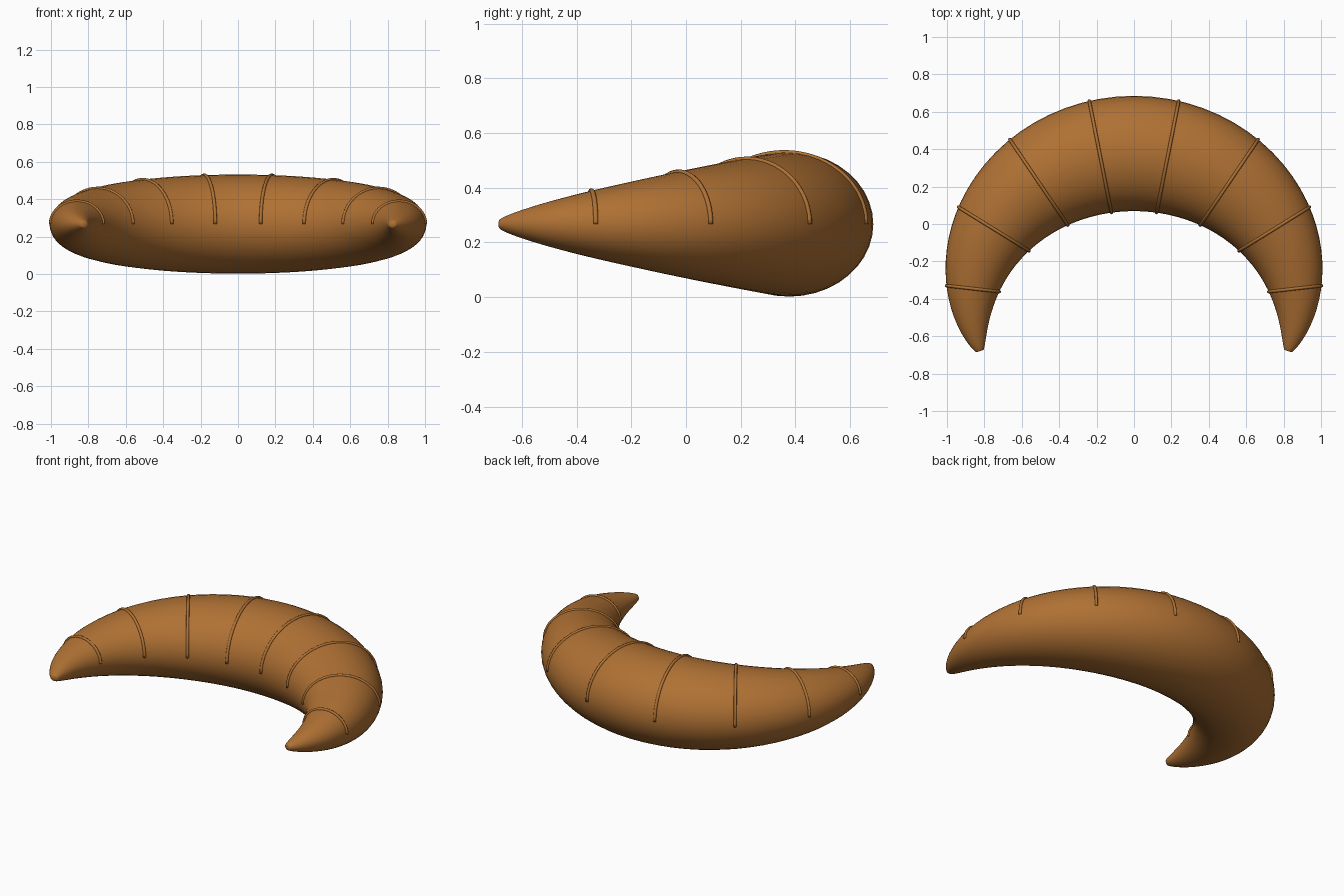
import bpy, bmesh, math
from mathutils import Vector

if "Cube" in bpy.data.objects:
    bpy.data.objects.remove(bpy.data.objects["Cube"])

A, B, CY, CZ = 0.866, 0.807, -0.43, 0.267   # spine ellipse and height
SWEEP = math.radians(108)                   # half sweep of the crescent
FLAT = 0.86                                 # cross-section height / width


def material(name, rgb):
    m = bpy.data.materials.new(name)
    m.diffuse_color = (*rgb, 1)
    m.use_nodes = True
    m.node_tree.nodes["Principled BSDF"].inputs["Base Color"].default_value = m.diffuse_color
    return m


crust = material("baked crust", (0.43, 0.165, 0.034))


def section_point(theta, phi, grow=0.0):
    """Point on the body surface: theta along the crescent, phi around it."""
    t = min(1, abs(theta) / SWEEP)
    r = 0.02 + 0.288 * max(0, math.cos(t * math.pi / 2)) ** 0.8 + grow
    centre = Vector((A * math.sin(theta), CY + B * math.cos(theta), CZ))
    out = Vector((B * math.sin(theta), A * math.cos(theta), 0)).normalized()
    return centre + out * r * math.cos(phi) + Vector((0, 0, FLAT * r * math.sin(phi)))


def sweep_mesh(name, rings):
    """Skin a list of point rings and close both ends."""
    bm = bmesh.new()
    loops = [[bm.verts.new(p) for p in ring] for ring in rings]
    for a, b in zip(loops, loops[1:]):
        for i in range(len(a)):
            j = (i + 1) % len(a)
            bm.faces.new((a[i], a[j], b[j], b[i]))
    bm.faces.new(loops[0])
    bm.faces.new(loops[-1])
    bmesh.ops.recalc_face_normals(bm, faces=bm.faces)
    me = bpy.data.meshes.new(name)
    bm.to_mesh(me)
    bm.free()
    me.materials.append(crust)
    me.shade_smooth()
    ob = bpy.data.objects.new(name, me)
    bpy.context.collection.objects.link(ob)
    return ob


# Crescent body, with finer rings towards the tips
N, M = 72, 40
rings = []
for i in range(N + 1):
    theta = SWEEP * math.sin((2 * i / N - 1) * math.pi / 2)
    rings.append([section_point(theta, 2 * math.pi * k / M) for k in range(M)])
sweep_mesh("crescent_body", rings)

# Thin raised ridges arching over the upper half
TUBE, STEPS, SIDES = 0.009, 36, 8
for n in range(8):
    theta = math.radians(-84 + 24 * n)
    along = Vector((A * math.cos(theta), -B * math.sin(theta), 0)).normalized()
    rings = []
    for i in range(STEPS + 1):
        phi = math.pi * i / STEPS
        p = section_point(theta, phi)
        out = section_point(theta, phi, 0.01) - p
        out.normalize()
        rings.append([p + TUBE * (out * math.cos(a) + along * math.sin(a))
                      for a in (2 * math.pi * k / SIDES for k in range(SIDES))])
    sweep_mesh(f"layer_ridge_{n + 1}", rings)
